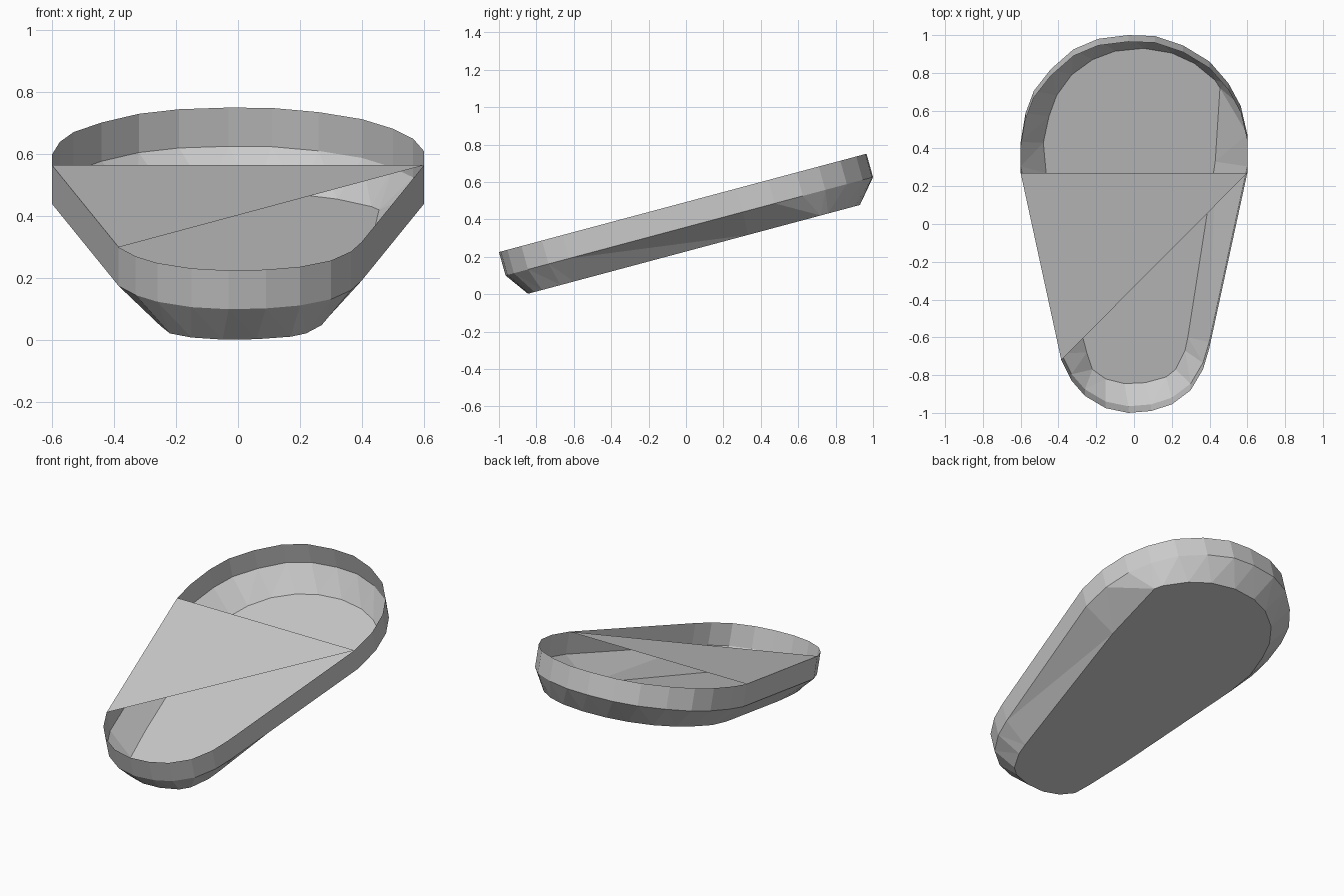
import bpy, bmesh

if "Cube" in bpy.data.objects:
    bpy.data.objects.remove(bpy.data.objects["Cube"])

SLOPE = 0.2675  # the tray is tilted up towards the back

# Plan outlines (x, y), both starting at the left shoulder and running round the back
rim = [(-.6, .27), (-.6, .40), (-.575, .55), (-.53, .67), (-.44, .785), (-.32, .89),
       (-.19, .945), (-.03, .965), (.11, .96), (.26, .91), (.4, .825), (.5, .71),
       (.565, .59), (.6, .44), (.6, .27),
       (.398, -.66), (.365, -.77), (.3, -.88), (.2, -.955), (.09, -.99), (-.03, -1),
       (-.15, -.975), (-.26, -.91), (-.33, -.83), (-.385, -.72)]
base = [(-.465, .27), (-.48, .43), (-.45, .57), (-.41, .68), (-.33, .79), (-.22, .87),
        (-.1, .915), (.05, .93), (.2, .905), (.32, .85), (.43, .76), (.455, .72),
        (.43, .33), (.285, -.6), (.27, -.67), (.22, -.77), (.17, -.81), (.06, -.84),
        (-.05, -.845), (-.15, -.82), (-.22, -.77), (-.25, -.68), (-.31, -.45)]

bm = bmesh.new()


def ring(points, z0, y0, shift=(0, 0)):
    return [bm.verts.new((x, y + shift[0], z0 + (y - y0) * SLOPE + shift[1]))
            for x, y in points]


def zip_rings(a, b):
    # join two closed rings of different counts, always along the shorter diagonal
    i = j = 0
    while i < len(a) or j < len(b):
        p, q = a[i % len(a)], b[j % len(b)]
        pn, qn = a[(i + 1) % len(a)], b[(j + 1) % len(b)]
        step_a = j == len(b) or (i < len(a) and
                                 (pn.co - q.co).length < (qn.co - p.co).length)
        if step_a:
            bm.faces.new((p, pn, q))
            i += 1
        else:
            bm.faces.new((p, qn, q))
            j += 1


top = ring(rim, .225, -1)
mid = ring(rim, .225, -1, (.035, -.125))
low = ring(base, .002, -.845)

# Upper wall
n = len(rim)
for i in range(n):
    k = (i + 1) % n
    bm.faces.new((top[i], top[k], mid[k], mid[i]))
# Sloping lower wall and floor
zip_rings(mid, low)
bm.faces.new(low)
# Single triangular panel left across the open top
bm.faces.new((top[0], top[14], top[-1]))

bmesh.ops.recalc_face_normals(bm, faces=bm.faces)
mesh = bpy.data.meshes.new("tilted_tray")
bm.to_mesh(mesh)
bm.free()
bpy.context.collection.objects.link(bpy.data.objects.new("tilted_tray", mesh))
